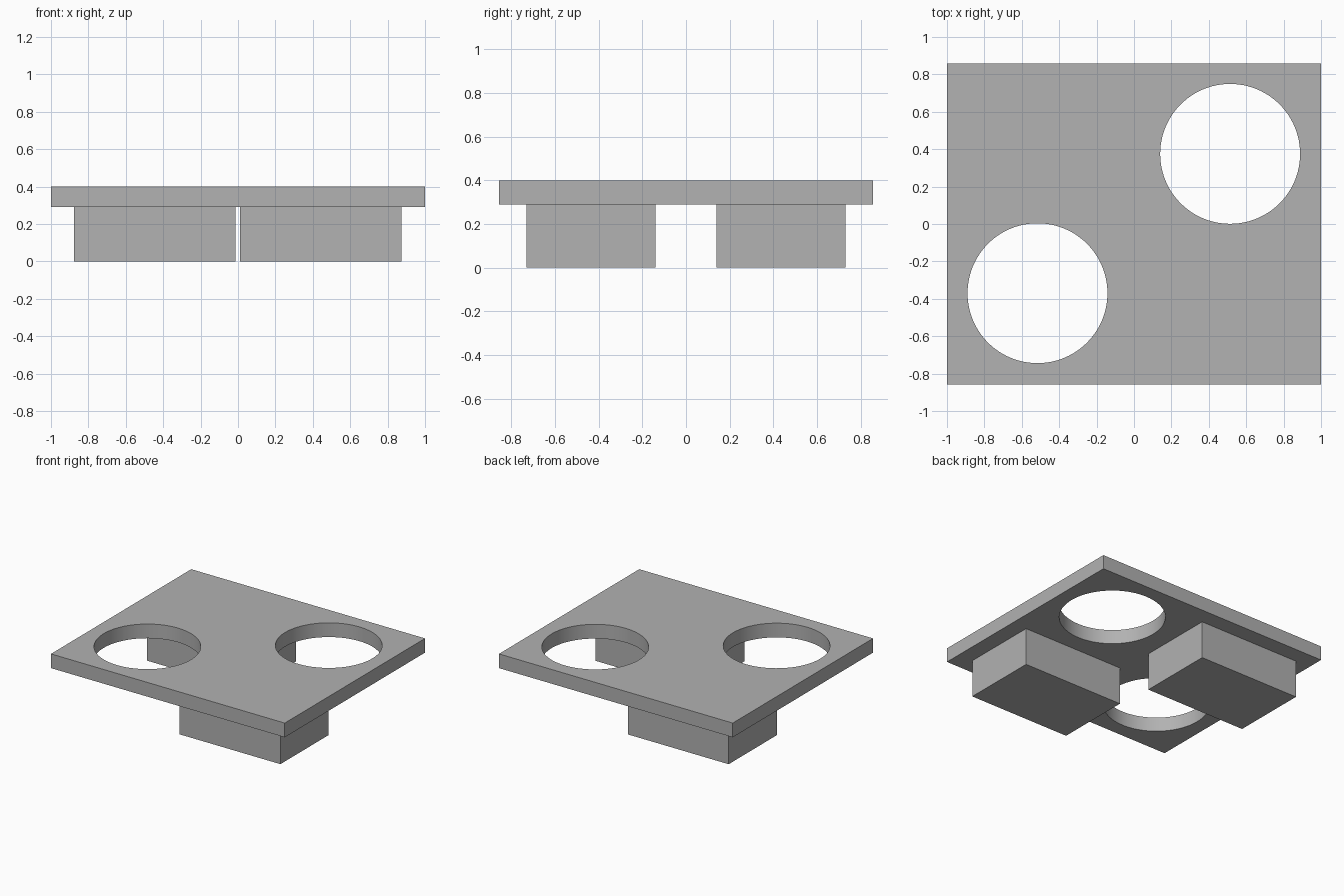
import bpy
import math

cube = bpy.data.objects.get("Cube")
if cube:
    bpy.data.objects.remove(cube, do_unlink=True)

grey = bpy.data.materials.new("plain_grey")
grey.use_nodes = True
colour = (0.445, 0.445, 0.445, 1)
grey.diffuse_color = colour
grey.node_tree.nodes["Principled BSDF"].inputs["Base Color"].default_value = colour

BLOCK_TOP, PLATE_TOP = 0.29, 0.40


def box(name, low, high):
    """Box spanning two opposite corners."""
    centre = [(a + b) / 2 for a, b in zip(low, high)]
    bpy.ops.mesh.primitive_cube_add(size=1, location=centre)
    obj = bpy.context.object
    obj.name = name
    obj.scale = [b - a for a, b in zip(low, high)]
    bpy.ops.object.transform_apply(location=False, rotation=False, scale=True)
    obj.data.materials.append(grey)
    return obj


def drill(obj, x, y, radius):
    """Cut a round through-hole."""
    bpy.ops.mesh.primitive_cylinder_add(vertices=96, radius=radius, depth=1,
                                        location=(x, y, PLATE_TOP))
    cutter = bpy.context.object
    cutter.hide_render = True
    cutter.data.materials.append(grey)
    mod = obj.modifiers.new("hole", 'BOOLEAN')
    mod.operation = 'DIFFERENCE'
    mod.solver = 'EXACT'
    mod.object = cutter
    bpy.ops.object.select_all(action='DESELECT')
    obj.select_set(True)
    bpy.context.view_layer.objects.active = obj
    bpy.ops.object.modifier_apply(modifier=mod.name)
    bpy.data.objects.remove(cutter, do_unlink=True)


# Top plate with two diagonal round holes
plate = box("top_plate", (-1, -0.857, BLOCK_TOP), (1, 0.857, PLATE_TOP))
drill(plate, 0.514, 0.375, 0.374)
drill(plate, -0.516, -0.37, 0.374)
bpy.ops.object.shade_smooth_by_angle(angle=math.radians(30))

# Support blocks under the two solid corners
box("front_left_block", (0.012, -0.73, 0), (0.874, -0.14, BLOCK_TOP))
box("back_right_block", (-0.876, 0.14, 0), (-0.014, 0.73, BLOCK_TOP))
